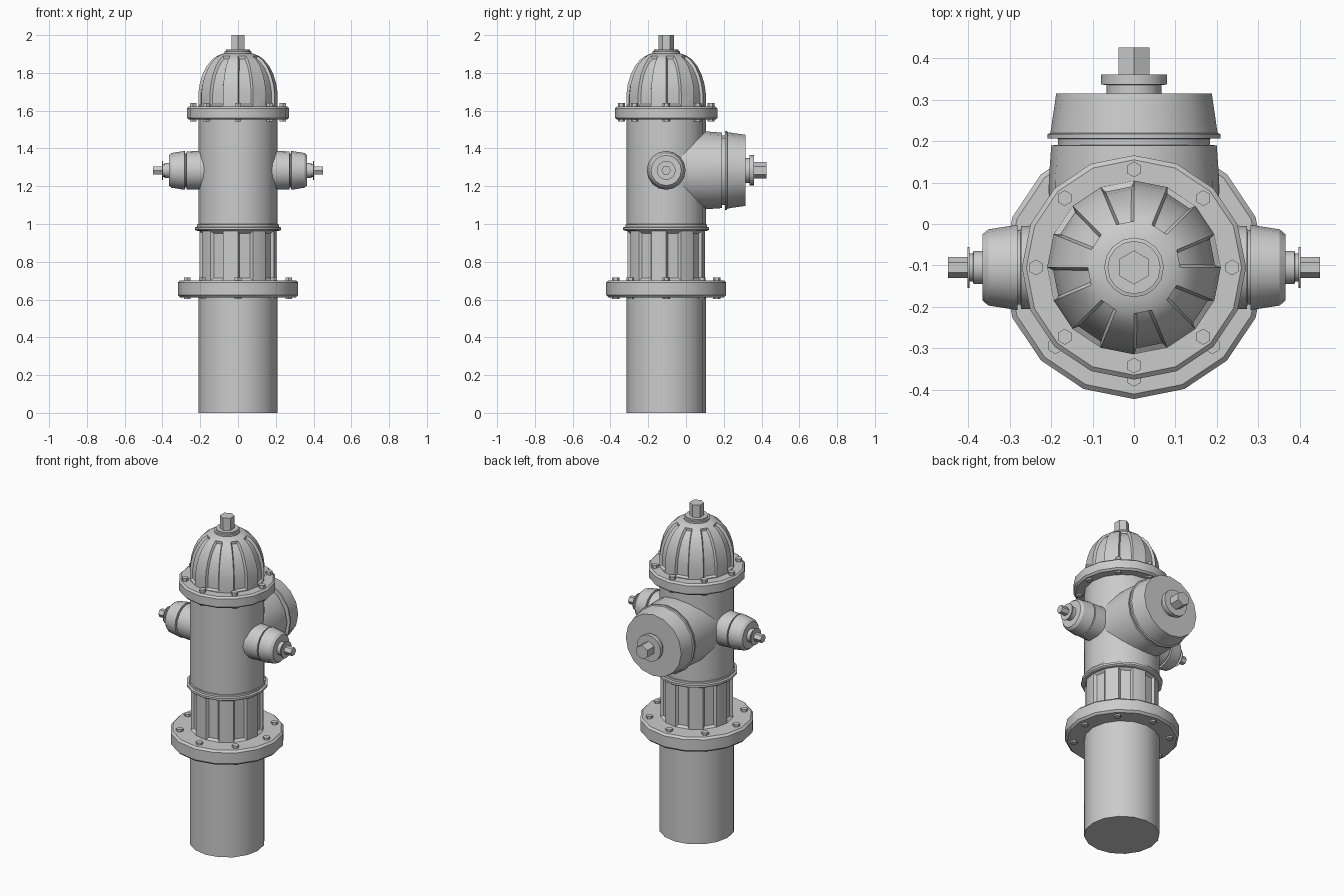
import bpy, bmesh
from math import cos, sin, pi, radians
from mathutils import Matrix, Vector

if "Cube" in bpy.data.objects:
    bpy.data.objects.remove(bpy.data.objects["Cube"])

AXIS_Y = -0.105      # hydrant axis
OUT_Z = 1.284        # outlet height
SIDES = 16
UP = Matrix.Translation((0, AXIS_Y, 0))


def lathe(bm, profile, segs=SIDES, phase=0.0, mat=UP):
    """Spin a (radius, height) profile about local z, with closed ends."""
    rings = [[bm.verts.new(mat @ Vector((r * cos(phase + 2 * pi * i / segs),
                                         r * sin(phase + 2 * pi * i / segs), h)))
              for i in range(segs)] for r, h in profile]
    columns = [[] for _ in range(segs)]
    for a, b in zip(rings, rings[1:]):
        for i in range(segs):
            j = (i + 1) % segs
            columns[i].append(bm.faces.new((a[i], a[j], b[j], b[i])))
    bm.faces.new(rings[0][::-1])
    bm.faces.new(rings[-1])
    return columns


def finish(bm, name):
    me = bpy.data.meshes.new(name)
    bm.to_mesh(me)
    bm.free()
    me.shade_smooth()
    me.set_sharp_from_angle(angle=radians(31))
    ob = bpy.data.objects.new(name, me)
    bpy.context.collection.objects.link(ob)
    return ob


def turned(name, profile, **kw):
    bm = bmesh.new()
    lathe(bm, profile, **kw)
    return finish(bm, name)


def fluted(name, profile, first, last, margin, depth):
    """Lathe with every second column recessed between two profile spans."""
    bm = bmesh.new()
    columns = lathe(bm, profile)
    bm.normal_update()
    for col in columns[::2]:
        bmesh.ops.inset_region(bm, faces=col[first:last], thickness=margin,
                               depth=-depth, use_even_offset=True)
    return finish(bm, name)


def bolts(name, ring_r, z0, z1, r):
    bm = bmesh.new()
    for k in range(8):
        a = k * pi / 4
        m = Matrix.Translation((ring_r * cos(a), AXIS_Y + ring_r * sin(a), 0))
        lathe(bm, [(r, z0), (r, z1)], 6, pi / 6, m)
    return finish(bm, name)


# Barrels
turned("lower_barrel", [(0.21, 0), (0.21, 0.63)])
fluted("fluted_section",
       [(0.205, 0.68), (0.205, 0.702), (0.205, 0.962), (0.205, 0.97)],
       1, 2, 0.012, 0.014)
turned("barrel_collar", [(0.2, 0.962), (0.222, 0.965), (0.228, 0.97), (0.228, 0.982),
                         (0.216, 0.985), (0.216, 0.998), (0.2, 1.0)])
turned("upper_barrel", [(0.21, 0.98), (0.21, 1.57)])

# Bolted flanges
turned("lower_flange", [(0.306, 0.612), (0.318, 0.624), (0.318, 0.69), (0.306, 0.702)])
bolts("lower_flange_bolts", 0.268, 0.602, 0.716, 0.02)
turned("upper_flange", [(0.26, 1.552), (0.271, 1.562), (0.271, 1.612), (0.26, 1.622)])
bolts("upper_flange_bolts", 0.237, 1.543, 1.641, 0.019)

# Bonnet
fluted("bonnet",
       [(0.21, 1.61), (0.21, 1.626), (0.21, 1.69), (0.203, 1.74), (0.188, 1.79),
        (0.166, 1.835), (0.138, 1.87), (0.112, 1.889), (0.078, 1.903)],
       1, 7, 0.009, 0.013)
turned("bonnet_cap", [(0.072, 1.895), (0.072, 1.914), (0.064, 1.916), (0.064, 1.925)])
turned("operating_nut", [(0.041, 1.91), (0.041, 2.0)], segs=6, phase=pi / 6)

# Large outlet at the back
back = Matrix.Translation((0, AXIS_Y, OUT_Z)) @ Matrix.Rotation(-pi / 2, 4, 'X')
turned("large_outlet",
       [(0.206, 0.03), (0.206, 0.21), (0.2, 0.295), (0.184, 0.296), (0.184, 0.311),
        (0.209, 0.312), (0.209, 0.322), (0.202, 0.325), (0.188, 0.42)], mat=back)
turned("large_outlet_washer",
       [(0.066, 0.415), (0.066, 0.441), (0.08, 0.442), (0.08, 0.466)], mat=back)
turned("large_outlet_nut", [(0.043, 0.46), (0.043, 0.532)],
       segs=6, phase=pi / 6, mat=back)

# Small outlets on both sides
for side, s in (("right", 1), ("left", -1)):
    m = Matrix.Translation((0, AXIS_Y, OUT_Z)) @ Matrix.Rotation(s * pi / 2, 4, 'Y')
    turned(side + "_outlet",
           [(0.103, 0.16), (0.103, 0.2), (0.1, 0.273), (0.09, 0.274), (0.09, 0.281),
            (0.103, 0.282), (0.092, 0.352), (0.08, 0.366)], mat=m)
    turned(side + "_outlet_washer",
           [(0.04, 0.36), (0.04, 0.388), (0.034, 0.389), (0.034, 0.397),
            (0.05, 0.398), (0.05, 0.402)], mat=m)
    turned(side + "_outlet_nut", [(0.025, 0.40), (0.025, 0.45)],
           segs=6, phase=pi / 6, mat=m)
